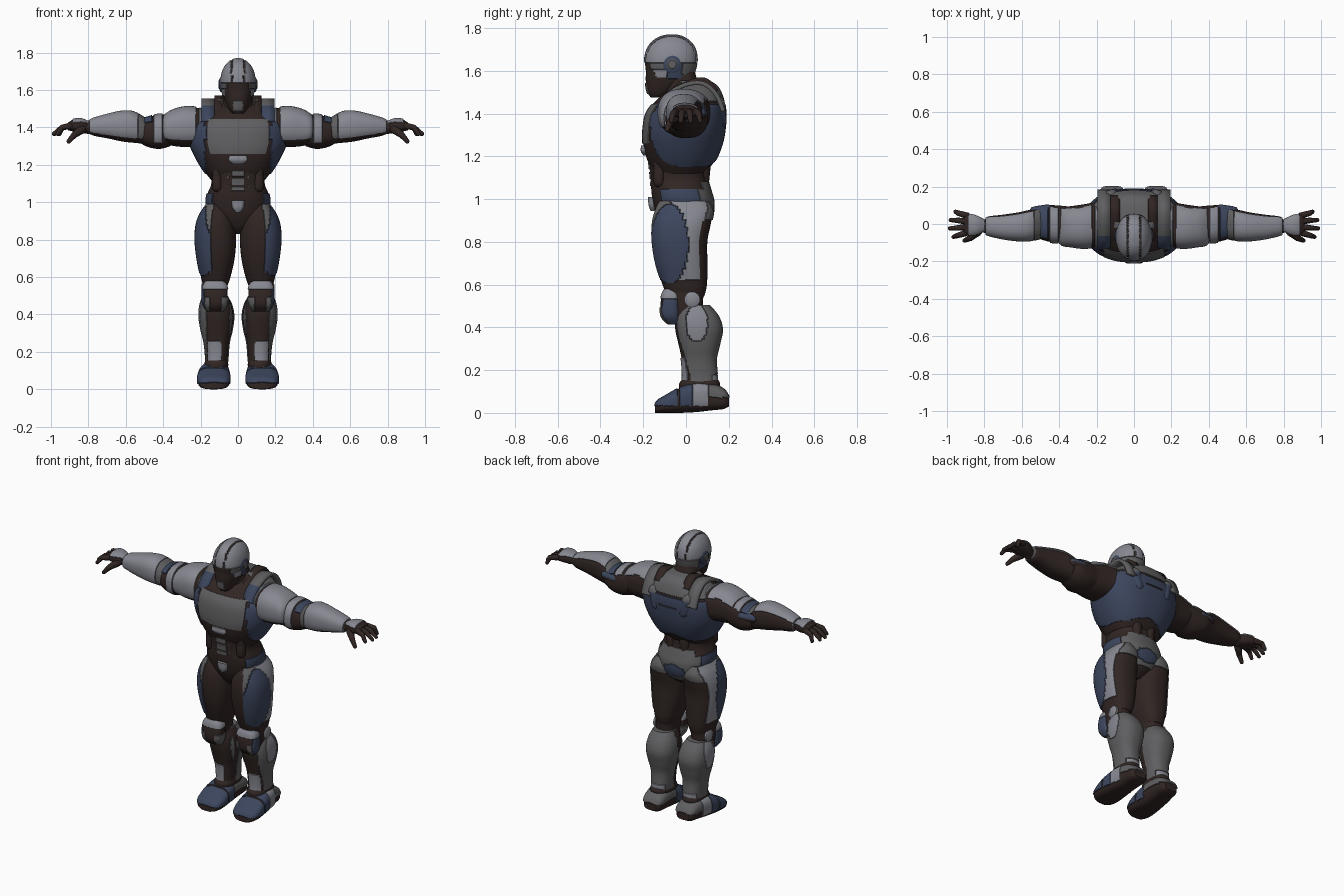
import bpy, bmesh, math
from mathutils import Vector

if "Cube" in bpy.data.objects:
    bpy.data.objects.remove(bpy.data.objects["Cube"])

# Palette
COLOURS = {"dark_brown": (.030, .019, .017), "mid_grey": (.115, .115, .12),
           "light_grey": (.24, .245, .28), "navy_blue": (.045, .06, .11)}
MATS = []
for label, rgb in COLOURS.items():
    m = bpy.data.materials.new(label)
    m.use_nodes = True
    m.diffuse_color = (*rgb, 1)
    m.node_tree.nodes["Principled BSDF"].inputs["Base Color"].default_value = (*rgb, 1)
    m.node_tree.nodes["Principled BSDF"].inputs["Roughness"].default_value = .7
    MATS.append(m)
DARK, GREY, LIGHT, BLUE = range(4)


def finish(name, bm, rule, mirror=False, raised=0):
    """Colour faces by rule, lift the armour panels, make the object."""
    bmesh.ops.recalc_face_normals(bm, faces=bm.faces)
    bm.normal_update()
    for f in bm.faces:
        f.material_index = rule(f.calc_center_median(), f.normal) if callable(rule) else rule
    if raised:
        for mat in (GREY, LIGHT, BLUE):
            panel = [f for f in bm.faces if f.material_index == mat]
            if panel:
                bmesh.ops.inset_region(bm, faces=panel, thickness=.002, depth=raised)
    mesh = bpy.data.meshes.new(name)
    bm.to_mesh(mesh)
    bm.free()
    for m in MATS:
        mesh.materials.append(m)
    ob = bpy.data.objects.new(name, mesh)
    bpy.context.collection.objects.link(ob)
    if mirror:
        ob.modifiers.new("mirror", "MIRROR").use_mirror_merge = False
    bpy.ops.object.select_all(action="DESELECT")
    ob.select_set(True)
    bpy.context.view_layer.objects.active = ob
    bpy.ops.object.shade_smooth_by_angle(angle=math.radians(32))
    return ob


def spline(p, t):
    """Catmull-Rom point on a list of tuples."""
    i = min(int(t), len(p) - 2)
    u = t - i
    a, b, c, d = (p[max(0, min(k, len(p) - 1))] for k in range(i - 1, i + 3))
    return [.5 * (2 * q + (r - o) * u + (2 * o - 5 * q + 4 * r - s) * u * u
                  + (3 * q - o - 3 * r + s) * u ** 3) for o, q, r, s in zip(a, b, c, d)]


def loft(name, axis, rings, rule, mirror=False, raised=.005, power=2.4, sides=72, steps=8):
    """Skin rounded-box rings (position, low u, high u, low v, high v)."""
    bm = bmesh.new()
    loops = []
    total = (len(rings) - 1) * steps
    for k in range(total + 1):
        t, u0, u1, v0, v1 = spline(rings, k / steps)
        loop = []
        for j in range(sides):
            a = 2 * math.pi * j / sides
            ca, sa = math.cos(a), math.sin(a)
            u = (u0 + u1) / 2 + (u1 - u0) / 2 * math.copysign(abs(ca) ** (2 / power), ca)
            v = (v0 + v1) / 2 + (v1 - v0) / 2 * math.copysign(abs(sa) ** (2 / power), sa)
            co = {"x": (t, u, v), "y": (u, t, v), "z": (u, v, t)}[axis]
            loop.append(bm.verts.new(co))
        loops.append(loop)
    for lo, hi in zip(loops, loops[1:]):
        for j in range(sides):
            k = (j + 1) % sides
            bm.faces.new((lo[j], lo[k], hi[k], hi[j]))
    bm.faces.new(loops[0])
    bm.faces.new(loops[-1])
    return finish(name, bm, rule, mirror, raised)


def body(name, rings, rule, **kw):
    """Upright loft symmetric about x = 0: (z, half width, front, back)."""
    return loft(name, "z", [(z, -w, w, f, b) for z, w, f, b in rings], rule, **kw)


def blobs(name, chain, rule=DARK, mirror=True):
    """Tapered limb made of hulls between neighbouring balls (x, y, z, radius)."""
    bm = bmesh.new()
    for pair in zip(chain, chain[1:]):
        verts = []
        for x, y, z, r in pair:
            ball = bmesh.new()
            bmesh.ops.create_icosphere(ball, subdivisions=2, radius=r)
            verts += [bm.verts.new(v.co + Vector((x, y, z))) for v in ball.verts]
            ball.free()
        res = bmesh.ops.convex_hull(bm, input=verts)
        bmesh.ops.delete(bm, geom=res["geom_interior"], context="VERTS")
    return finish(name, bm, rule, mirror)


def strap(name, x0, x1, path, rule, thick=.02):
    """Ribbon over the shoulder following (y, z) points."""
    bm = bmesh.new()
    pts = [spline(path, k / 6) for k in range((len(path) - 1) * 6 + 1)]
    rows = [[bm.verts.new((x, y, z)) for x in (x0, x1)] for y, z in pts]
    for a, b in zip(rows, rows[1:]):
        bm.faces.new((a[0], a[1], b[1], b[0]))
    ob = finish(name, bm, rule, True)
    mod = ob.modifiers.new("thickness", "SOLIDIFY")
    mod.thickness, mod.offset = thick, 0


def disc(name, centre, radius, depth, mat):
    """Round cap facing sideways."""
    x, y, z = centre
    edge = [(x, 1), (x + depth * .7, 1), (x + depth, .75)]
    loft(name, "x", [(px, y - radius * s, y + radius * s, z - radius * s, z + radius * s)
                     for px, s in edge], mat, True, 0, 2, 20, 1)


def inside(u, v, cu, cv, ru, rv):
    return ((u - cu) / ru) ** 2 + ((v - cv) / rv) ** 2 < 1


# Head: dome, brow, mask and jaw
def head_rule(c, n):
    x, y, z = abs(c.x), c.y, c.z
    if y < -.09:
        if z > 1.635:
            return DARK if abs(x - .032) < .003 else LIGHT
        if z > 1.605:
            return GREY if x > .06 else DARK
        if z < 1.545 and x < .026 and z > 1.49:
            return GREY
        return LIGHT if x > .068 and z > 1.57 else DARK
    if z < 1.565:
        return DARK
    if z < 1.64:
        return BLUE if y < -.02 else GREY
    return DARK if abs(x - .032) < .003 else LIGHT


body("head", [(1.475, .03, -.165, -.10), (1.50, .05, -.18, -.06), (1.55, .073, -.188, .02),
              (1.60, .085, -.188, .04), (1.65, .09, -.192, .05), (1.70, .08, -.18, .042),
              (1.735, .06, -.155, .018), (1.757, .035, -.12, -.015), (1.766, .008, -.08, -.05)],
     head_rule, power=2.2)
disc("ear_ring", (.078, -.065, 1.63), .042, .02, BLUE)
disc("ear_cap", (.09, -.065, 1.63), .025, .015, GREY)
body("neck", [(1.40, .10, -.10, .10), (1.50, .085, -.10, .07), (1.60, .07, -.09, .04)], DARK)


# Chest shell with breastplates, flanks and back plate
def chest_rule(c, n):
    x, y, z = abs(c.x), c.y, c.z
    if y < -.02:
        if x < .006 or z > 1.47:
            return DARK
        if x < .165 - max(0, 1.30 - z) * .5 and z < 1.44:
            return DARK if z < 1.255 else GREY
        if x < .172:
            return DARK
        return DARK if z < 1.15 else BLUE
    if z < 1.15 or (n.y > .3 and z < 1.19 - x * .3):
        return DARK
    if n.y > .2:
        spine = x < .005 and z > 1.26
        bar = abs(z - 1.38) < .006 and x < .06
        if spine or bar or abs(z - 1.45) < .005:
            return DARK
    return GREY if z > 1.45 else BLUE


body("chest_armour", [(1.12, .145, -.15, .09), (1.18, .19, -.18, .135), (1.25, .23, -.198, .165),
                      (1.32, .258, -.20, .18), (1.40, .262, -.185, .185), (1.46, .23, -.14, .175),
                      (1.52, .15, -.07, .15), (1.55, .10, -.05, .11)], chest_rule, steps=10)
blobs("shoulder_blade", [(.12, .14, 1.44, .045), (.10, .155, 1.36, .035)],
      lambda c, n: GREY if c.z > 1.44 else BLUE)
body("sternum_plate", [(1.205, .03, -.2, -.17), (1.225, .05, -.212, -.17),
                       (1.25, .045, -.21, -.17)], LIGHT, raised=0, power=4)
strap("shoulder_strap", .125, .195, [(-.13, 1.43), (-.085, 1.49), (0, 1.535), (.08, 1.54),
                                      (.14, 1.49), (.175, 1.41)],
      lambda c, n: BLUE if c.y < -.06 else GREY)
strap("collar", .075, .125, [(-.10, 1.46), (-.03, 1.52), (.08, 1.555), (.14, 1.50)], DARK, .03)


# Abdomen and pelvis
def waist_rule(c, n):
    x, y, z = abs(c.x), c.y, c.z
    if n.y < -.35:
        if x < .034 and 1.06 < z < 1.2:
            return DARK if z % .045 < .009 else GREY
        if .05 < x < .10 and 1.08 < z < 1.2 and z % .045 < .012:
            return GREY if x < .06 else DARK
        return BLUE if x > .135 and .99 < z < 1.045 else DARK
    if .985 < z < 1.05:
        return GREY if n.y > .5 else BLUE
    if n.y > .1 and z < .985:
        return BLUE if inside(c.x, z, 0, .94, .075, .04) else GREY if z > .875 else DARK
    if n.y > .7 and z < 1.08:
        return GREY
    return DARK


body("waist", [(.83, .03, -.07, .04), (.87, .085, -.11, .095), (.93, .145, -.14, .125),
               (.99, .168, -.155, .128), (1.04, .165, -.162, .115), (1.10, .143, -.165, .10),
               (1.18, .15, -.172, .10), (1.26, .17, -.16, .10)], waist_rule)
body("belt_buckle", [(.945, .012, -.165, -.12), (.97, .03, -.175, -.12), (1.01, .035, -.178, -.12)],
     LIGHT, raised=0, power=3)
for side in (.05, .11):
    blobs("abdominal_muscle", [(side, -.138 + side * .12, z, .028) for z in (1.08, 1.14, 1.2)])
blobs("lower_back_muscle", [(.045, .075, 1.05, .03), (.05, .08, 1.15, .035)])


# Thighs
def thigh_rule(c, n):
    x, y, z = c
    if n.x > .15 and n.y < .85:
        if inside(y, z, -.075, .79, .085, .185):
            return BLUE
        if x > .13 and z > .62 and n.y < .55:
            return LIGHT if y > -.07 else GREY
    return GREY if n.y > .5 and z > .9 else DARK


loft("thigh", "z", [(.545, .06, .185, -.085, .085), (.60, .04, .198, -.11, .098),
                    (.70, .018, .218, -.142, .10), (.80, .01, .228, -.158, .10),
                    (.88, .015, .222, -.158, .115), (.94, .035, .20, -.145, .125),
                    (.99, .08, .165, -.12, .10)], thigh_rule, True, steps=12)

# Knees
loft("knee_joint", "z", [(.42, .06, .185, -.06, .10), (.50, .062, .19, -.075, .08),
                         (.58, .055, .19, -.09, .085)], DARK, True)
loft("kneecap", "z", [(.415, .085, .16, -.085, -.03), (.45, .062, .185, -.115, -.03),
                      (.50, .055, .19, -.12, -.03), (.55, .06, .185, -.112, -.03),
                      (.575, .08, .17, -.10, -.04)],
     lambda c, n: (LIGHT if c.z > .535 else BLUE if n.x > .6 else
                   DARK if c.z > .495 or abs(c.x - .12) < .03 else GREY), True, power=3)
disc("knee_disc", (.178, .03, .53), .036, .018, LIGHT)


# Shins
def shin_rule(c, n):
    x, y, z = c
    if n.x > .3 and inside(y, z, .05, .42, .05, .085):
        return LIGHT
    if n.y < -.3:
        if z < .26 and .09 < x < .16:
            return LIGHT if z > .15 else DARK
        return GREY if x > .165 or x < .045 else DARK
    if n.x < -.5 and y < .05:
        return DARK
    return LIGHT if z < .18 and n.y > .5 else GREY


loft("shin", "z", [(.12, .06, .175, -.02, .145), (.17, .055, .172, -.015, .145),
                   (.25, .048, .18, -.02, .14), (.32, .032, .197, -.035, .155),
                   (.39, .024, .207, -.05, .168), (.45, .035, .202, -.05, .15),
                   (.50, .06, .185, -.04, .11)], shin_rule, True)


# Boots with sole
def boot_rule(c, n):
    if c.z < .032 or abs(c.y + .035) < .006:
        return DARK
    if c.y < .03:
        return BLUE
    return LIGHT if n.x > .3 and c.y < .1 else GREY if c.z > .07 else DARK


loft("boot", "y", [(-.145, .085, .175, 0, .035), (-.13, .06, .20, 0, .058),
                   (-.09, .046, .213, 0, .082), (-.03, .045, .213, 0, .115),
                   (.05, .05, .202, .004, .14), (.12, .05, .19, .012, .135),
                   (.175, .055, .18, .018, .11), (.2, .075, .16, .03, .075)],
     boot_rule, True, power=3)
loft("ankle_cuff", "z", [(.10, .055, .18, -.03, .15), (.135, .052, .18, -.032, .16),
                         (.155, .058, .175, -.02, .15)], DARK, True)


# Arms: pale plates over the top and front, dark underneath
def arm_rule(top):
    def rule(c, n):
        lit = n.z * .75 - n.y * .6 > -.1 and n.z > -.6
        return top(c, n) if lit else DARK
    return rule


loft("shoulder_pad", "x", [(.15, -.09, .12, 1.33, 1.47), (.20, -.12, .118, 1.30, 1.50),
                           (.27, -.128, .105, 1.295, 1.51), (.34, -.12, .095, 1.30, 1.495),
                           (.385, -.112, .09, 1.315, 1.47), (.40, -.09, .07, 1.34, 1.45)],
     arm_rule(lambda c, n: DARK if abs(c.x - .215) < .006 else LIGHT), True)
loft("upper_arm", "x", [(.36, -.095, .095, 1.30, 1.465), (.42, -.10, .10, 1.285, 1.47),
                        (.48, -.088, .10, 1.295, 1.455), (.53, -.07, .085, 1.32, 1.44)],
     arm_rule(lambda c, n: (LIGHT if .405 < c.x < .45 else BLUE if c.x > .46 and n.z > .6
                            else DARK)), True)
blobs("elbow_guard", [(.46, .075, 1.40, .03), (.53, .065, 1.40, .03)],
      lambda c, n: BLUE if n.z > 0 else DARK)
loft("forearm", "x", [(.475, -.05, .07, 1.335, 1.425), (.50, -.075, .085, 1.315, 1.45),
                      (.56, -.088, .075, 1.318, 1.482), (.62, -.088, .062, 1.325, 1.485),
                      (.70, -.078, .05, 1.342, 1.468), (.77, -.062, .042, 1.355, 1.448),
                      (.79, -.055, .035, 1.365, 1.438)],
     arm_rule(lambda c, n: GREY if c.x < .54 else LIGHT), True)
blobs("wrist", [(.77, -.01, 1.40, .04), (.83, -.012, 1.402, .032)])

# Hands
loft("palm", "x", [(.80, -.04, .025, 1.37, 1.43), (.84, -.058, .045, 1.372, 1.445),
                   (.88, -.062, .055, 1.378, 1.442), (.91, -.055, .05, 1.385, 1.425)],
     lambda c, n: LIGHT if n.z > .45 and c.x < .885 else DARK, True)
for i, reach in enumerate((.975, .995, .99, .965)):
    y = -.055 + i * .036
    blobs("finger_%d" % (i + 1), [(.895, y * .85, 1.408, .018), (.94, y * 1.1, 1.4, .015),
                                  (reach - .01, y * 1.25, 1.365, .011)])
blobs("thumb", [(.835, -.04, 1.39, .024), (.875, -.075, 1.36, .017), (.905, -.088, 1.325, .012)])
